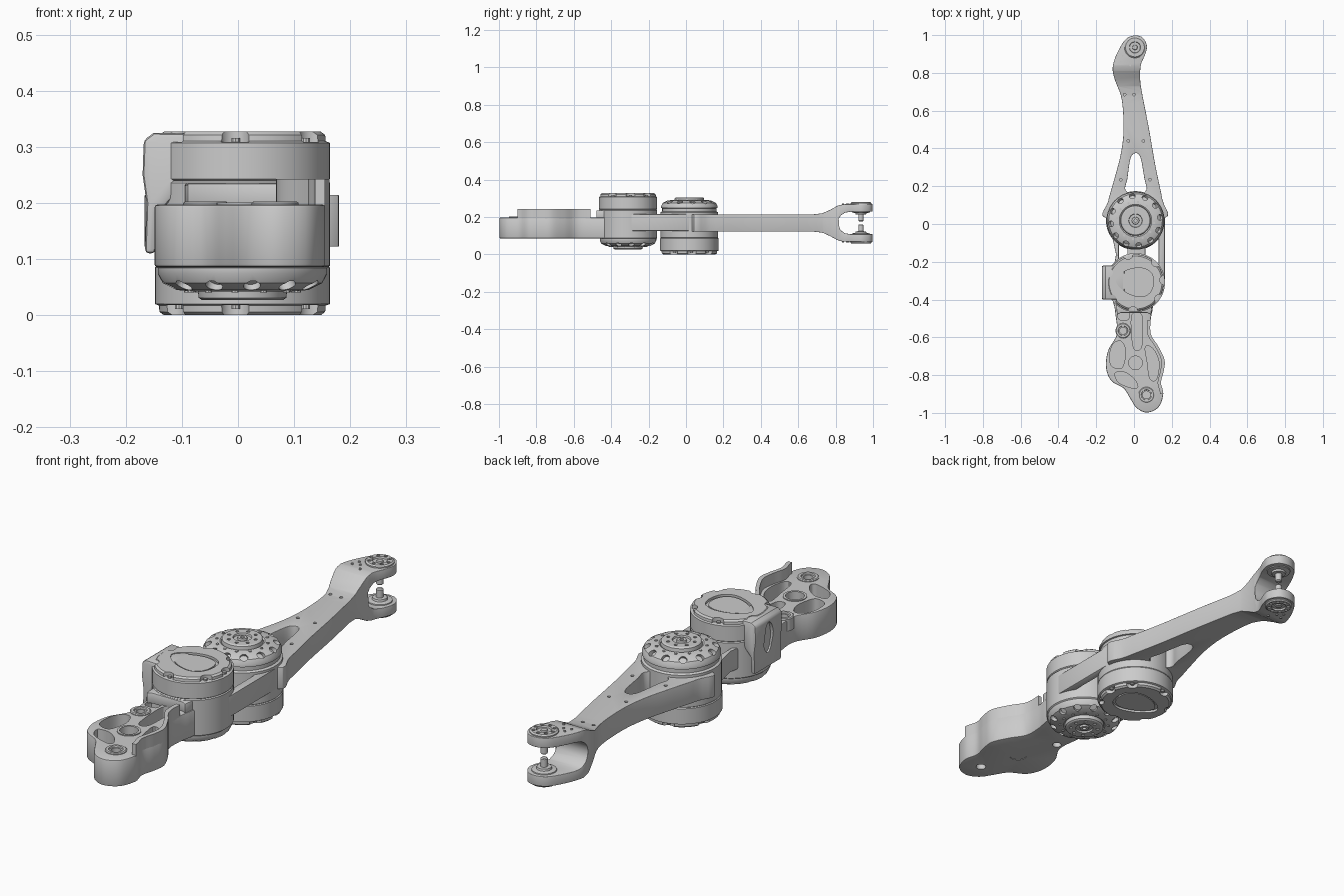
import bpy, bmesh
from math import sin, cos, pi, radians
from mathutils import Vector, Matrix

if "Cube" in bpy.data.objects:
    bpy.data.objects.remove(bpy.data.objects["Cube"])


def make(name, bm):
    bmesh.ops.recalc_face_normals(bm, faces=bm.faces)
    me = bpy.data.meshes.new(name)
    bm.to_mesh(me)
    bm.free()
    ob = bpy.data.objects.new(name, me)
    bpy.context.collection.objects.link(ob)
    return ob


def spline(p, n=5):
    """Closed smooth curve through 2D points."""
    out, m = [], len(p)
    for i in range(m):
        a, b, c, d = (Vector(p[(i + k) % m]) for k in (-1, 0, 1, 2))
        for j in range(n):
            t = j / n
            out.append(tuple(0.5 * (2 * b + (c - a) * t + (2 * a - 5 * b + 4 * c - d) * t * t
                                    + (3 * b - a - 3 * c + d) * t ** 3)))
    return out


def prism(name, pts, lo, hi, axis='z'):
    put = {'z': lambda a, b, h: (a, b, h), 'x': lambda a, b, h: (h, a, b),
           'y': lambda a, b, h: (a, h, b)}[axis]
    bm = bmesh.new()
    f = bm.faces.new([bm.verts.new(put(a, b, lo)) for a, b in pts])
    r = bmesh.ops.extrude_face_region(bm, geom=[f])
    bmesh.ops.translate(bm, vec=put(0, 0, hi - lo),
                        verts=[v for v in r['geom'] if isinstance(v, bmesh.types.BMVert)])
    return make(name, bm)


def lathe(name, prof, c, z=0, s=1, seg=56):
    """Turned part; s=-1 turns it upside down."""
    bm = bmesh.new()
    rings = [[bm.verts.new((c[0] + r * cos(2 * pi * k / seg), c[1] + r * sin(2 * pi * k / seg), z + s * h))
              for k in range(seg)] for r, h in prof]
    for a, b in zip(rings, rings[1:]):
        for k in range(seg):
            bm.faces.new((a[k], a[(k + 1) % seg], b[(k + 1) % seg], b[k]))
    bm.faces.new(rings[0])
    bm.faces.new(rings[-1])
    return make(name, bm)


def rods(name, items, seg=16):
    """Set of cylinders: (centre, direction, radius, length)."""
    bm = bmesh.new()
    for c, d, r, l in items:
        m = Matrix.Translation(c) @ Vector(d).to_track_quat('Z', 'Y').to_matrix().to_4x4()
        bmesh.ops.create_cone(bm, cap_ends=True, segments=seg, radius1=r, radius2=r, depth=l, matrix=m)
    return make(name, bm)


def apply(ob, mod):
    bpy.context.view_layer.objects.active = ob
    bpy.ops.object.modifier_apply(modifier=mod.name)


def boolean(ob, *cutters, op='DIFFERENCE'):
    for c in cutters:
        m = ob.modifiers.new('cut', 'BOOLEAN')
        m.operation, m.object, m.solver = op, c, 'EXACT'
        apply(ob, m)
        bpy.data.objects.remove(c)


def bevel(ob, w, seg=2, ang=40):
    m = ob.modifiers.new('bevel', 'BEVEL')
    m.width, m.segments, m.limit_method, m.angle_limit = w, seg, 'ANGLE', radians(ang)
    apply(ob, m)


def polar(c, r, a, z):
    return (c[0] + r * cos(a), c[1] + r * sin(a), z)


A, B, TIP, MID = (0.008, 0.018), (0.008, -0.31), (0.005, 0.935), 0.168


# Vented flange with bolt ring
def flange(name, c, z, s):
    ob = lathe(name, [(.14, -.01), (.14, 0), (.151, .003), (.151, .013), (.142, .03), (.118, .042), (.086, .045),
                      (.08, .041), (.078, .056), (.072, .06), (.036, .06), (.034, .053), (.02, .053),
                      (.018, .06), (.008, .06), (.008, .05)], c, z, s)
    angs = [2 * pi * k / 12 + .13 for k in range(12)]
    vents = rods('c', [(polar(c, .131, a, z + s * .034), (cos(a), sin(a), s * 1.2), .0155, .03) for a in angs])
    bolts = rods('c', [(polar(c, .055, a * 1.5, z + s * .06), (0, 0, 1), .007, .014) for a in angs[:8]], 10)
    boolean(ob, vents, bolts)
    rods(name + '_bolts', [(polar(c, .099, a + .26, z + s * .043), (0, 0, 1), .006, .008) for a in angs], 8)


# Motor housing with notched lid and sunken panel
def housing(name, c, z, s, h):
    ob = lathe(name, [(.15, -.005), (.156, 0), (.156, h - .02), (.149, h - .017), (.148, h - .006), (.14, h)],
               c, z, s)
    panel = spline([(-.105, .01), (-.06, .058), (.02, .078), (.08, .055), (.095, 0), (.075, -.055),
                    (.02, -.075), (-.06, -.045)])
    top = z + s * h
    cut = prism('c', [(c[0] + x, c[1] + y) for x, y in panel], top - .01, top + .01)
    notches = rods('c', [(polar(c, .155, radians(a), top), (0, 0, 1), .026, .036)
                         for a in (-35, 5, 45, 105, 160, 215, 265)], 20)
    boolean(ob, cut, notches)
    prism(name + '_panel', [(c[0] + .88 * x, c[1] + .88 * y) for x, y in panel], z + s * h / 2, top - s * .004)
    rods(name + '_bolts', [(polar(c, .138, radians(a), top - s * .018), (0, 0, 1), .008, .014)
                           for a in (-35, 5, 45, 105, 160, 215, 265)], 10)


# Joint hubs, flanges and motor housings
lathe('elbow_hub', [(.15, .085), (.154, .09), (.154, .225), (.145, .23), (.145, .25)], A)
flange('elbow_flange', A, .245, 1)
housing('elbow_motor', A, .085, -1, .085)
lathe('shoulder_hub', [(.15, .083), (.156, .088), (.156, .236), (.15, .241), (.15, .25)], B)
flange('shoulder_flange', B, .087, -1)
housing('shoulder_motor', B, .243, 1, .084)

# Side connector cover on the shoulder motor
cover = prism('connector_cover', [(-.05, .323), (-.15, .325), (-.168, .312), (-.17, .25), (-.163, .2), (-.166, .11),
                                  (-.147, .11), (-.143, .18), (-.105, .222), (-.05, .24)], -.40, -.22, 'y')
bevel(cover, .008)
boolean(cover, prism('c', [(-.31 + .028 * cos(k * pi / 12), .235 + .065 * sin(k * pi / 12)) for k in range(24)],
                     -.2, -.156, 'x'))

# Web joining the two joints, with windows
web = prism('joint_web', [(-.12, -.31), (-.095, -.16), (-.13, 0), (.163, .02), (.163, -.33)], .125, .215)
boolean(web, prism('c', [(-.08, -.19), (-.08, -.11), (-.035, -.11), (-.035, -.19)], .1, .25),
        prism('c', [(.06, -.19), (.06, -.11), (.13, -.08), (.13, -.22)], .1, .25))
bevel(web, .006)

# Forearm: plan outline intersected with the forked side profile
plan = spline([(-.147, .03), (-.137, .12), (-.105, .235), (-.07, .37), (-.055, .5), (-.065, .66), (-.1, .76),
               (-.113, .82), (-.1, .88), (-.065, .95), (-.035, .985), (.005, .998), (.045, .987), (.068, .945),
               (.06, .9), (.036, .84), (.033, .76), (.045, .68), (.08, .5), (.113, .31), (.15, .13), (.16, .03)])
half = [(1.02, .06), (.88, .06), (.85, .055), (.828, .04), (.815, .02)]
outer = [(-.02, .046), (.68, .046), (.73, .052), (.77, .07), (.81, .092), (.84, .1), (1.02, .102)]
side = ([(y, MID + h) for y, h in outer + half] + [(.811, MID)]
        + [(y, MID - h) for y, h in (outer + half)[::-1]])
arm = prism('forearm', plan, 0, .33)
boolean(arm, prism('c', side, -.3, .3, 'x'), op='INTERSECT')
boolean(arm, prism('c', spline([(-.045, .18), (-.035, .24), (-.018, .35), (.01, .375), (.035, .35), (.055, .24),
                                (.065, .18), (.01, .15)]), .05, .3))
bevel(arm, .012, 3)
dots = [(-.05, .685), (0, .685), (-.03, .44), (.05, .44), (-.07, .235), (.085, .235)]
boolean(arm, rods('c', [((x, y, .214), (0, 0, 1), .007, .02) for x, y in dots], 12))

# Fork end caps and pins
for s, tag in ((1, 'upper'), (-1, 'lower')):
    cap = lathe(tag + '_fork_cap', [(.056, .09), (.056, .106), (.05, .111), (.03, .111), (.028, .104), (.014, .104),
                                    (.012, .109), (.005, .109)], TIP, MID, s, 32)
    boolean(cap, rods('c', [(polar(TIP, .04, k * pi / 4, MID + s * .111), (0, 0, 1), .007, .014)
                            for k in range(8)], 10))
    lathe(tag + '_fork_pin', [(.05, .065), (.048, .056), (.03, .053), (.028, .045), (.014, .044), (.014, .012),
                              (.01, .008)], TIP, MID, s, 32)
    rods(tag + '_fork_bolts', [((x, y, MID + s * .102), (0, 0, 1), .005, .006)
                               for x, y in ((-.07, .86), (-.04, .87), (-.06, .89), (-.02, .84))], 8)

# Base link: pocketed casting with bosses
right = [(.1, -.44), (.088, -.51), (.09, -.585), (.13, -.65), (.162, -.72), (.157, -.78), (.143, -.84),
         (.155, -.9)]
base = prism('base_link', spline([(-.1, -.36), (-.1, -.46), (-.09, -.58), (-.137, -.67), (-.148, -.76), (-.12, -.83),
                                  (-.055, -.87), (-.022, -.92), (.015, -.975), (.07, -.998), (.13, -.97)]
                                 + right[::-1] + [(.1, -.36)]), .086, .197)
bevel(base, .005, 2, 60)
pockets = [
    [(-.11, -.635), (-.07, -.62), (-.045, -.665), (-.05, -.725), (-.07, -.765), (-.12, -.75), (-.128, -.69)],
    [(-.1, -.79), (-.05, -.785), (.0, -.82), (.02, -.86), (-.005, -.87), (-.08, -.84)],
    [(.06, -.65), (.1, -.66), (.132, -.73), (.12, -.82), (.085, -.82), (.07, -.73)],
    [(-.01, -.48), (.04, -.48), (.045, -.6), (.035, -.66), (.0, -.66), (-.012, -.58)],
    [(-.08, -.46), (-.03, -.46), (-.03, -.505), (-.08, -.505)]]
boolean(base, *[prism('c', spline(p, 4), .115, .3) for p in pockets])
boolean(base, rods('c', [((.008, -.735, .15), (0, 0, 1), .036, .3), ((-.058, -.565, .15), (0, 0, 1), .018, .3),
                         ((.066, -.905, .15), (0, 0, 1), .02, .3)], 32))
for n, c, r in (('rear', (-.058, -.565), .018), ('front', (.066, -.905), .02)):
    lathe(n + '_boss', [(r, .15), (r + .022, .15), (r + .022, .2), (r + .018, .203), (r + .008, .203),
                        (r + .006, .195), (r, .195), (r, .15)], c, seg=32).data
lathe('centre_ring', [(.036, .088), (.036, .201), (.046, .201), (.046, .088)], (.008, -.735), seg=32)

# Raised wall along the right edge of the base link
edge = spline(right + [(.13, -.97)])[5:-9]
prism('base_side_wall', edge + [(x - .018, y) for x, y in edge[::-1]], .19, .243)
neck = prism('base_neck', [(-.095, -.42), (.098, -.42), (.09, -.48), (.07, -.47), (-.07, -.47), (-.09, -.48)], .19, .235)
bevel(neck, .004)

# Smooth shading with sharp edges kept
for ob in bpy.context.scene.objects:
    ob.select_set(True)
bpy.context.view_layer.objects.active = bpy.context.scene.objects[0]
bpy.ops.object.shade_smooth_by_angle(angle=radians(32))
